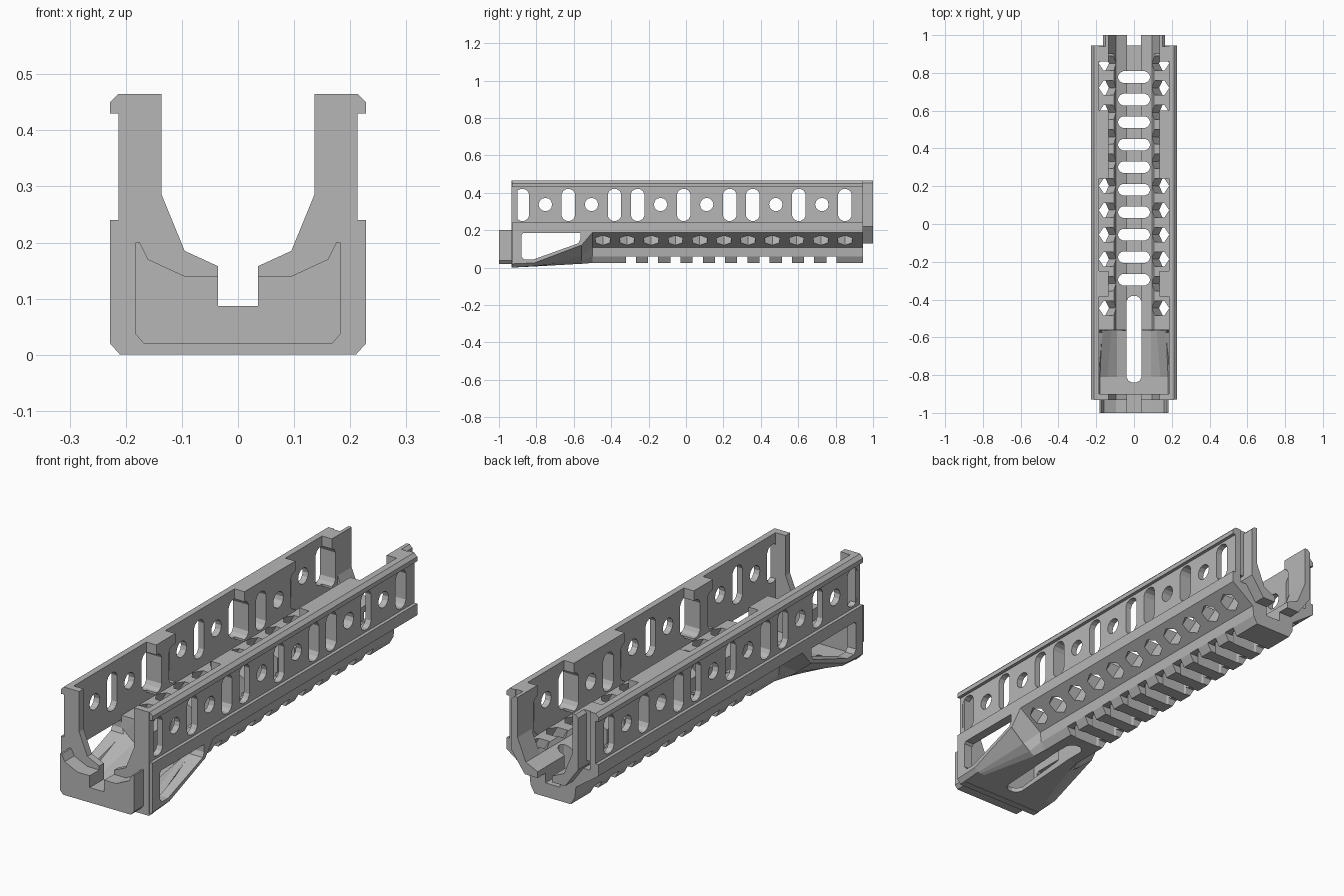
import bpy, bmesh, math
from mathutils import Vector

if "Cube" in bpy.data.objects:
    bpy.data.objects.remove(bpy.data.objects["Cube"])

mat = bpy.data.materials.new("mid_grey")
mat.diffuse_color = (0.47, 0.47, 0.47, 1)
mat.use_nodes = True
mat.node_tree.nodes["Principled BSDF"].inputs["Base Color"].default_value = mat.diffuse_color


def make(name, bm):
    bmesh.ops.recalc_face_normals(bm, faces=bm.faces)
    me = bpy.data.meshes.new(name)
    bm.to_mesh(me)
    bm.free()
    me.materials.append(mat)
    ob = bpy.data.objects.new(name, me)
    bpy.context.collection.objects.link(ob)
    return ob


def loft(bm, rings):
    """Join equal-length closed rings of 3D points into a capped solid."""
    vs = [[bm.verts.new(p) for p in r] for r in rings]
    n = len(vs[0])
    for a, b in zip(vs, vs[1:]):
        for i in range(n):
            j = (i + 1) % n
            bm.faces.new((a[i], a[j], b[j], b[i]))
    bm.faces.new(vs[0])
    bm.faces.new(vs[-1][::-1])


def prism_y(bm, pts, y0, y1):
    loft(bm, [[(x, y, z) for x, z in pts] for y in (y0, y1)])


def prism_x(bm, pts, x0, x1):
    loft(bm, [[(x, y, z) for y, z in pts] for x in (x0, x1)])


def prism_z(bm, pts, z0, z1):
    loft(bm, [[(x, y, z) for x, y in pts] for z in (z0, z1)])


def box(bm, x0, x1, y0, y1, z0, z1):
    prism_z(bm, [(x0, y0), (x1, y0), (x1, y1), (x0, y1)], z0, z1)


def pill(cu, cv, hu, hv, c):
    """Rounded rectangle with cut corners."""
    d = c * 0.35
    q = [(hu, hv - c), (hu - d, hv - d), (hu - c, hv)]
    q += [(-u, v) for u, v in q[::-1]]
    q += [(u, -v) for u, v in q[::-1]]
    return [(cu + u, cv + v) for u, v in q]


def mirrored(half):
    """Close a half outline that starts and ends on the centre line."""
    return half + [(-x, z) for x, z in half[-2:0:-1]]


# --- main shell: cross-sections lofted along the length ---
rim = [(.213, .465), (.228, .45), (.228, .43), (.213, .43), (.213, .24), (.228, .24)]


def section(y, dx_outer, inner):
    outer = rim + dx_outer
    inner = inner + [(.185, .465)]
    ring = outer + [(-x, z) for x, z in outer[-2::-1]]
    ring += [(-x, z) for x, z in inner[::-1]] + inner[1:]
    return [(x, y, z) for x, z in ring]


out_front = [(.228, .02), (.21, 0), (.2, 0), (.18, 0), (0, 0)]
out_low = [(.228, .025), (.21, .008), (.195, .007), (.175, .006), (0, .006)]
out_mid = [(.228, .118), (.16, .06), (.125, .035), (.1, .02), (0, .02)]
out_main = [(.228, .188), (.115, .107), (.11, .06), (.09, .025), (0, .025)]
in_front = [(0, .025), (.036, .025), (.09, .025), (.14, .025), (.18, .025), (.185, .04)]
in_mid = [(0, .05), (.036, .05), (.09, .06), (.12, .10), (.17, .14), (.185, .16)]
in_main = [(0, .087), (.036, .087), (.036, .158), (.095, .185), (.105, .203), (.185, .203)]

bm = bmesh.new()
loft(bm, [section(-.93, out_front, in_front), section(-.81, out_low, in_front),
          section(-.565, out_mid, in_mid), section(-.56, out_mid, in_main),
          section(-.5, out_main, in_main), section(.945, out_main, in_main)])
shell = make("handguard_shell", bm)

# --- thicker inner pads on both side walls ---
bm = bmesh.new()
for s in (-1, 1):
    for y0, y1 in ((-.385, -.25), (.24, .6), (.86, .94)):
        box(bm, s * .136, s * .19, y0, y1, .24, .465)
pads = make("inner_wall_pads", bm)

# --- cutters ---
windows = bmesh.new()
for i, kind in enumerate("SCSCSSCSCSSCSCS"):
    y = -.875 + i * .1232
    if kind == "S":
        pts = pill(y, .335, .036, .085, .026)
    else:
        pts = [(y + .036 * math.cos(a * math.pi / 6), .337 + .036 * math.sin(a * math.pi / 6))
               for a in range(12)]
    prism_x(windows, pts, -.3, .3)
prism_x(windows, [(-.88, .175), (-.88, .06), (-.865, .042), (-.82, .042),
                  (-.575, .13), (-.565, .15), (-.565, .185), (-.87, .185)], -.3, .3)
windows = make("window_cutter", windows)

hexes = bmesh.new()
for s in (-1, 1):
    axis = Vector((-s * .5, 0, .866))
    side = Vector((s * .866, 0, .5))
    for i in range(11):
        c = Vector((s * .168, -.445 + i * .1295, .147))
        loft(hexes, [[c + axis * t + side * (.044 * math.cos(k * math.pi / 3))
                      + Vector((0, .044 * math.sin(k * math.pi / 3), 0)) for k in range(6)]
                     for t in (-.08, .093)])
hexes = make("hexagon_cutter", hexes)

floor_slots, grooves = bmesh.new(), bmesh.new()
for i in range(10):
    y = -.295 + i * .1192
    prism_z(floor_slots, pill(0, y, .084, .031, .025), -.1, .3)
    box(grooves, -.15, .15, y - .027, y + .027, -.05, .06)
prism_z(floor_slots, pill(0, -.61, .04, .23, .03), -.1, .3)
floor_slots = make("floor_slot_cutter", floor_slots)
grooves = make("rail_groove_cutter", grooves)


def cut(ob, cutters):
    for c in cutters:
        m = ob.modifiers.new(c.name, 'BOOLEAN')
        m.operation = 'DIFFERENCE'
        m.solver = 'EXACT'
        m.object = c
    dg = bpy.context.evaluated_depsgraph_get()
    me = bpy.data.meshes.new_from_object(ob.evaluated_get(dg))
    ob.modifiers.clear()
    ob.data = me


cut(shell, [windows, hexes, grooves, floor_slots])
cut(pads, [windows])
for c in (windows, hexes, grooves, floor_slots):
    bpy.data.objects.remove(c)

# --- front frame and protruding front block ---
channel = [(.136, .465), (.136, .285), (.095, .185), (.036, .158), (.036, .087), (0, .087)]
bm = bmesh.new()
prism_y(bm, mirrored([(0, 0), (.21, 0), (.212, .02), (.212, .465)] + channel), -.932, -.9)
make("front_frame", bm)

bm = bmesh.new()
prism_y(bm, mirrored([(0, .02), (.168, .02), (.183, .037), (.183, .2), (.175, .2), (.16, .17),
                      (.095, .14), (.036, .14), (.036, .087), (0, .087)]), -1, -.92)
make("front_block", bm)

# --- split rear collar ---
bm = bmesh.new()
for s in (-1, 1):
    half = [(.165, .452), (.152, .465)] + channel[:4] + [(.036, .13), (.1, .13), (.165, .22)]
    prism_y(bm, [(s * x, z) for x, z in half], .9, 1)
make("rear_collar", bm)
